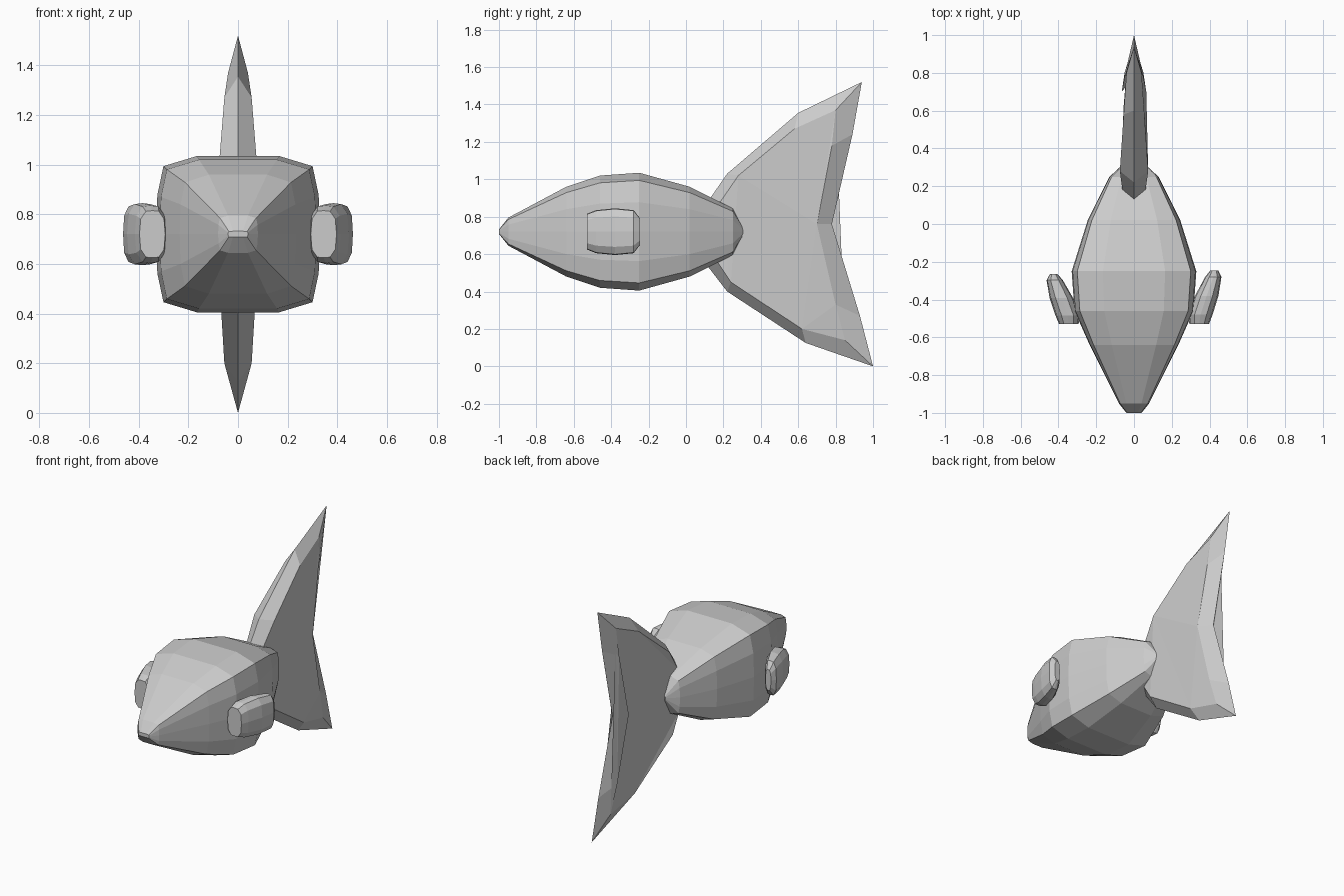
import bpy, bmesh

if "Cube" in bpy.data.objects:
    bpy.data.objects.remove(bpy.data.objects["Cube"])


def make(name, bm):
    bmesh.ops.remove_doubles(bm, verts=bm.verts, dist=0.0005)
    bmesh.ops.recalc_face_normals(bm, faces=bm.faces)
    mesh = bpy.data.meshes.new(name)
    bm.to_mesh(mesh)
    bm.free()
    obj = bpy.data.objects.new(name, mesh)
    bpy.context.collection.objects.link(obj)
    return obj


def ring_shape(quarter):
    """Mirror a quarter outline (top centre to side centre) into a full loop."""
    right = quarter + [(x, -z) for x, z in reversed(quarter[:-1])]
    return right + [(-x, z) for x, z in reversed(right[1:-1])]


def loft(name, shape, sections):
    """Sections are (centre x, y, centre z, half width, half height)."""
    bm = bmesh.new()
    rings = [[bm.verts.new((cx + x * hx, y, cz + z * hz)) for x, z in shape]
             for cx, y, cz, hx, hz in sections]
    n = len(shape)
    for a, b in zip(rings, rings[1:]):
        for i in range(n):
            j = (i + 1) % n
            bm.faces.new((a[i], a[j], b[j], b[i]))
    bm.faces.new(rings[0])
    bm.faces.new(rings[-1])
    return make(name, bm)


# Body: boxy cross-section, pinched to a short edge at nose and rear
body_shape = ring_shape([(0, 1), (0.5, 1), (0.91, 0.87), (0.985, 0.5), (1, 0)])
loft("body", body_shape, [
    (0, -1.00, 0.72, 0.04, 0.012),
    (0, -0.95, 0.72, 0.08, 0.075),
    (0, -0.64, 0.72, 0.235, 0.24),
    (0, -0.46, 0.72, 0.315, 0.30),
    (0, -0.25, 0.72, 0.33, 0.315),
    (0, 0.02, 0.72, 0.245, 0.24),
    (0, 0.25, 0.72, 0.13, 0.125),
    (0, 0.31, 0.72, 0.065, 0.012),
])

# Side fins: rounded slabs splayed outward to the rear
fin_shape = ring_shape([(0, 1), (0.5, 0.97), (0.9, 0.65), (1, 0)])
fin_sections = [
    (0.345, -0.53, 0.052, 0.095),
    (0.352, -0.48, 0.064, 0.115),
    (0.385, -0.38, 0.062, 0.125),
    (0.42, -0.28, 0.043, 0.115),
    (0.425, -0.245, 0.02, 0.07),
]
for label, side, stretch in (("right", 1, 1.0), ("left", -1, 0.93)):
    loft(label + "_fin", fin_shape,
         [(side * x, -0.53 + (y + 0.53) * stretch, 0.72, hx, hz)
          for x, y, hx, hz in fin_sections])

# Tail: sharp outline (y, z) with a raised inner outline (y, z, half thickness)
outline = [
    ((0.13, 0.90), (0.17, 0.86, 0.06)),
    ((0.22, 1.03), (0.28, 1.02, 0.075)),
    ((0.60, 1.355), (0.58, 1.27, 0.055)),
    ((0.94, 1.52), (0.80, 1.37, 0.04)),
    ((0.89, 1.24), (0.78, 1.18, 0.05)),
    ((0.78, 0.76), (0.70, 0.76, 0.065)),
    ((0.93, 0.27), (0.80, 0.33, 0.05)),
    ((1.00, 0.00), (0.85, 0.14, 0.035)),
    ((0.64, 0.125), (0.62, 0.20, 0.055)),
    ((0.22, 0.40), (0.24, 0.45, 0.07)),
    ((0.12, 0.53), (0.16, 0.57, 0.06)),
]
bm = bmesh.new()
rim = [bm.verts.new((0, *o)) for o, _ in outline]
n = len(rim)
for side in (-1, 1):
    inner = [bm.verts.new((side * t, y, z)) for _, (y, z, t) in outline]
    for i in range(n):
        j = (i + 1) % n
        bm.faces.new((rim[i], rim[j], inner[j], inner[i]))
    panel = bm.faces.new(inner)
    bmesh.ops.triangulate(bm, faces=[panel])
make("tail", bm)
